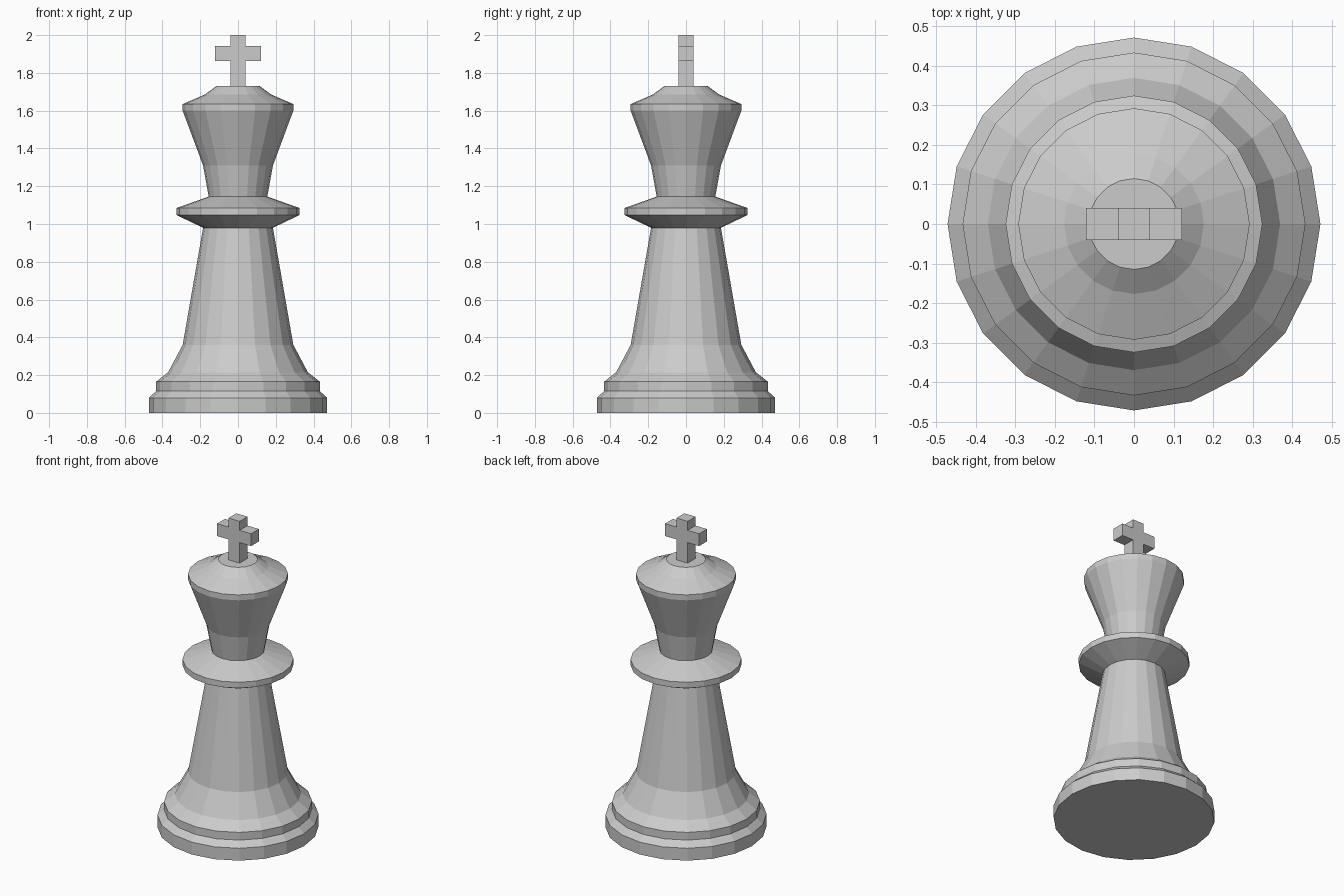
import bpy
import bmesh
from math import cos, sin, tau

cube = bpy.data.objects.get("Cube")
if cube:
    bpy.data.objects.remove(cube, do_unlink=True)

SIDES = 20

grey = bpy.data.materials.new("light grey")
grey.use_nodes = True
grey.diffuse_color = (0.6, 0.6, 0.6, 1)
grey.node_tree.nodes["Principled BSDF"].inputs["Base Color"].default_value = (0.6, 0.6, 0.6, 1)


def add_object(name, bm):
    """Turn a bmesh into a flat-shaded grey object."""
    bmesh.ops.recalc_face_normals(bm, faces=bm.faces)
    mesh = bpy.data.meshes.new(name)
    bm.to_mesh(mesh)
    bm.free()
    mesh.materials.append(grey)
    obj = bpy.data.objects.new(name, mesh)
    bpy.context.collection.objects.link(obj)
    return obj


def turned(name, profile):
    """Turn a (radius, height) profile around z, with flat end caps."""
    bm = bmesh.new()
    rings = [[bm.verts.new((r * cos(tau * i / SIDES), r * sin(tau * i / SIDES), z))
              for i in range(SIDES)] for r, z in profile]
    for low, high in zip(rings, rings[1:]):
        for i in range(SIDES):
            j = (i + 1) % SIDES
            bm.faces.new((low[i], low[j], high[j], high[i]))
    bm.faces.new(rings[0][::-1])
    bm.faces.new(rings[-1])
    return add_object(name, bm)


# Turned body, stacked from the floor up
turned("base", [(0.472, 0), (0.472, 0.08), (0.434, 0.115), (0.434, 0.165)])
turned("stem", [(0.434, 0.165), (0.37, 0.215), (0.293, 0.36), (0.185, 0.98)])
turned("collar", [(0.185, 0.98), (0.325, 1.047), (0.325, 1.085), (0.155, 1.145)])
turned("head", [(0.155, 1.145), (0.185, 1.31), (0.293, 1.60), (0.293, 1.635),
                (0.177, 1.685), (0.115, 1.73)])

# Cross: one outline, right half mirrored to the left, extruded in depth
half = [(0.04, 1.73), (0.04, 1.862), (0.122, 1.862),
        (0.122, 1.942), (0.04, 1.942), (0.04, 2.0)]
outline = half + [(-x, z) for x, z in reversed(half)]
bm = bmesh.new()
front = bm.faces.new([bm.verts.new((x, -0.04, z)) for x, z in outline])
extruded = bmesh.ops.extrude_face_region(bm, geom=[front], use_keep_orig=True)
back = [v for v in extruded["geom"] if isinstance(v, bmesh.types.BMVert)]
bmesh.ops.translate(bm, verts=back, vec=(0, 0.08, 0))
add_object("cross", bm)
